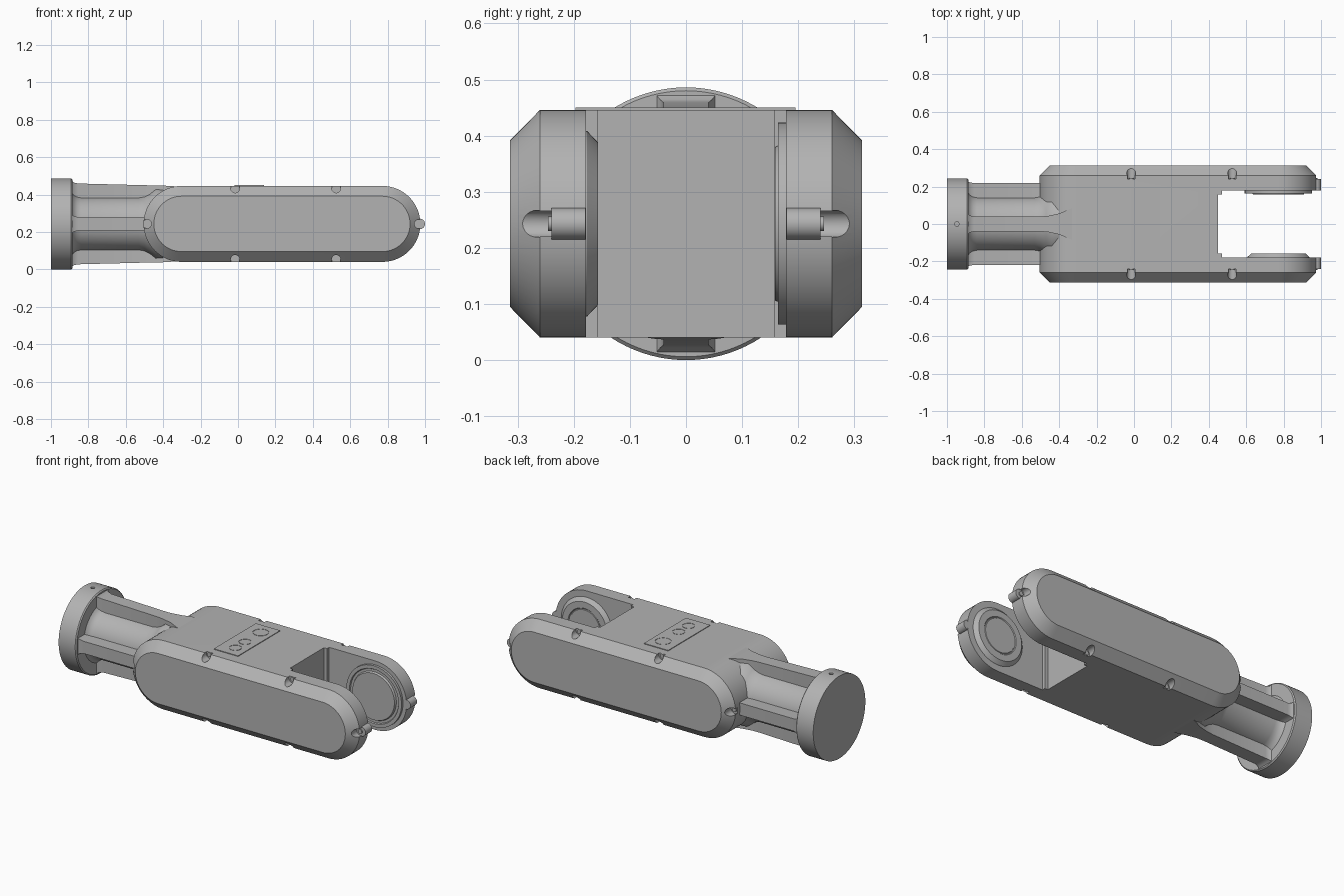
import bpy, bmesh
from math import sin, cos, pi, radians
from mathutils import Vector

if "Cube" in bpy.data.objects:
    bpy.data.objects.remove(bpy.data.objects["Cube"], do_unlink=True)

GREY = (0.45, 0.45, 0.45, 1)
metal = bpy.data.materials.new("plain grey")
metal.use_nodes = True
metal.diffuse_color = GREY
metal.node_tree.nodes["Principled BSDF"].inputs["Base Color"].default_value = GREY

MID = 0.243            # height of the centre line
REAR, TIP = -0.302, 0.772   # centres of the rounded body ends
R = 0.203              # body half height


def loft(bm, rings):
    """Skin a row of equal-length point rings and cap both ends."""
    rows = [[bm.verts.new(p) for p in ring] for ring in rings]
    n = len(rows[0])
    faces = [bm.faces.new((a[i], a[(i + 1) % n], b[(i + 1) % n], b[i]))
             for a, b in zip(rows, rows[1:]) for i in range(n)]
    faces += [bm.faces.new(rows[0]), bm.faces.new(rows[-1])]
    bmesh.ops.recalc_face_normals(bm, faces=faces)


def finish(name, bm, angle=30):
    mesh = bpy.data.meshes.new(name)
    bm.to_mesh(mesh)
    bm.free()
    mesh.materials.append(metal)
    obj = bpy.data.objects.new(name, mesh)
    bpy.context.collection.objects.link(obj)
    smooth(obj, angle)
    return obj


def smooth(obj, angle=30):
    bpy.ops.object.select_all(action='DESELECT')
    obj.select_set(True)
    bpy.context.view_layer.objects.active = obj
    bpy.ops.object.shade_smooth_by_angle(angle=radians(angle))


def circle(axis, at, r, centre, n):
    """Circle around an axis, 'at' measured along it, centre = other two."""
    pts = []
    for i in range(n):
        t = 2 * pi * i / n
        p = [centre[0] + r * cos(t), centre[1] + r * sin(t)]
        p.insert("xyz".index(axis), at)
        pts.append(p)
    return pts


def lathe(bm, axis, profile, centre, n=64):
    loft(bm, [circle(axis, at, r, centre, n) for at, r in profile])


def stadium(y, r, n=32):
    ring = []
    for cx, start in ((TIP, -pi / 2), (REAR, pi / 2)):
        for i in range(n + 1):
            t = start + pi * i / n
            ring.append((cx + r * cos(t), y, MID + r * sin(t)))
    return ring


def box(bm, x, y, z):
    loft(bm, [[(i, y[0], z[0]), (i, y[1], z[0]), (i, y[1], z[1]), (i, y[0], z[1])] for i in x])


def carve(obj, bm):
    cutter = finish("cutter", bm)
    cutter.hide_render = True
    mod = obj.modifiers.new("carve", 'BOOLEAN')
    mod.operation, mod.solver, mod.object = 'DIFFERENCE', 'EXACT', cutter
    bpy.context.view_layer.objects.active = obj
    bpy.ops.object.modifier_apply(modifier=mod.name)
    bpy.data.objects.remove(cutter, do_unlink=True)
    smooth(obj)


# Main body: long rounded block with chamfered sides
bm = bmesh.new()
loft(bm, [stadium(y, r) for y, r in ((-0.314, 0.148), (-0.26, R), (0.26, R), (0.314, 0.148))])
body = finish("body", bm)

# Fork opening with slightly rounded inner corners
bm = bmesh.new()
box(bm, (0.45, 1.2), (-0.178, 0.178), (-0.1, 0.6))
corners = [e for e in bm.edges if all(v.co.x < 0.5 for v in e.verts)
           and abs(e.verts[0].co.z - e.verts[1].co.z) > 0.1]
bmesh.ops.bevel(bm, geom=corners, offset=0.02, segments=4, affect='EDGES')
carve(body, bm)

# End lugs on the fork tips
for side, word in ((-1, "right"), (1, "left")):
    bm = bmesh.new()
    lathe(bm, 'y', [(side * 0.179, 0.028), (side * 0.24, 0.028)], (0.972, MID), 32)
    finish(word + "_tip_lug", bm)

# Screw notches around the chamfers
spots = [(x, MID + s * 0.19) for x in (-0.015, 0.525) for s in (-1, 1)]
spots += [(-0.487, MID), (0.967, MID)]
bm = bmesh.new()
for x, z in spots:
    for side in (-1, 1):
        lathe(bm, 'y', [(side * 0.24, 0.024), (side * 0.34, 0.024)], (x, z), 24)
carve(body, bm)

# Small screws seated in the notches
bm = bmesh.new()
for x, z in spots:
    for side in (-1, 1):
        lathe(bm, 'y', [(side * 0.236, 0.013), (side * 0.246, 0.013)], (x, z), 16)
finish("notch_screws", bm)

# Pivot discs on the inner faces of the fork
bm = bmesh.new()
lathe(bm, 'y', [(-0.185, 0.168), (-0.176, 0.165), (-0.157, 0.145), (-0.157, 0.108),
                (-0.161, 0.104), (-0.161, 0.1), (-0.158, 0.098)], (TIP, MID))
finish("right_pivot_disc", bm, 20)
bm = bmesh.new()
lathe(bm, 'y', [(0.185, 0.18), (0.164, 0.18), (0.164, 0.16), (0.17, 0.156),
                (0.17, 0.142), (0.159, 0.137)], (TIP, MID))
finish("left_pivot_disc", bm, 20)

# Control panel and its round buttons
bm = bmesh.new()
box(bm, (-0.02, 0.138), (-0.197, 0.195), (0.44, 0.45))
panel = finish("top_panel", bm)
buttons = ((0.115, 0.044), (-0.03, 0.035), (-0.122, 0.035))
bm = bmesh.new()
for y, r in buttons:
    lathe(bm, 'z', [(0.4475, r), (0.46, r)], (0.068, y), 40)
carve(panel, bm)
bm = bmesh.new()
for y, r in buttons:
    lathe(bm, 'z', [(0.44, r - 0.003), (0.45, r - 0.003)], (0.068, y), 40)
finish("panel_buttons", bm)

# Mounting flange with a small locating hole on top
bm = bmesh.new()
lathe(bm, 'x', [(-1, 0.243), (-0.892, 0.243), (-0.886, 0.237)], (0, MID), 96)
flange = finish("flange", bm)
bm = bmesh.new()
lathe(bm, 'z', [(0.44, 0.012), (0.52, 0.012)], (-0.947, 0), 20)
carve(flange, bm)

# Round neck core, filleted into the flange and body
bm = bmesh.new()
lathe(bm, 'x', [(-0.89, 0.178), (-0.878, 0.16), (-0.86, 0.149), (-0.84, 0.145),
                (-0.53, 0.145), (-0.5, 0.15), (-0.47, 0.165), (-0.44, 0.19), (-0.4, 0.19)],
      (0, MID))
finish("neck_core", bm, 40)


# Crossed stiffening ribs along the neck
def rib(name, stations, upright):
    bm = bmesh.new()
    rings = []
    for x, w, h in stations:
        a, b = (w, h) if upright else (h, w)
        rings.append([(x, i * a, MID + j * b) for i, j in ((-1, -1), (1, -1), (1, 1), (-1, 1))])
    loft(bm, rings)
    finish(name, bm, 40)


rib("upright_rib", [(-0.89, 0.055, 0.232), (-0.878, 0.046, 0.221), (-0.855, 0.04, 0.216),
                    (-0.5, 0.04, 0.207), (-0.46, 0.043, 0.206), (-0.4, 0.056, 0.205),
                    (-0.32, 0.09, 0.2)], True)
rib("level_rib", [(-0.89, 0.05, 0.23), (-0.878, 0.042, 0.222), (-0.855, 0.036, 0.219),
                  (-0.4, 0.036, 0.219)], False)
